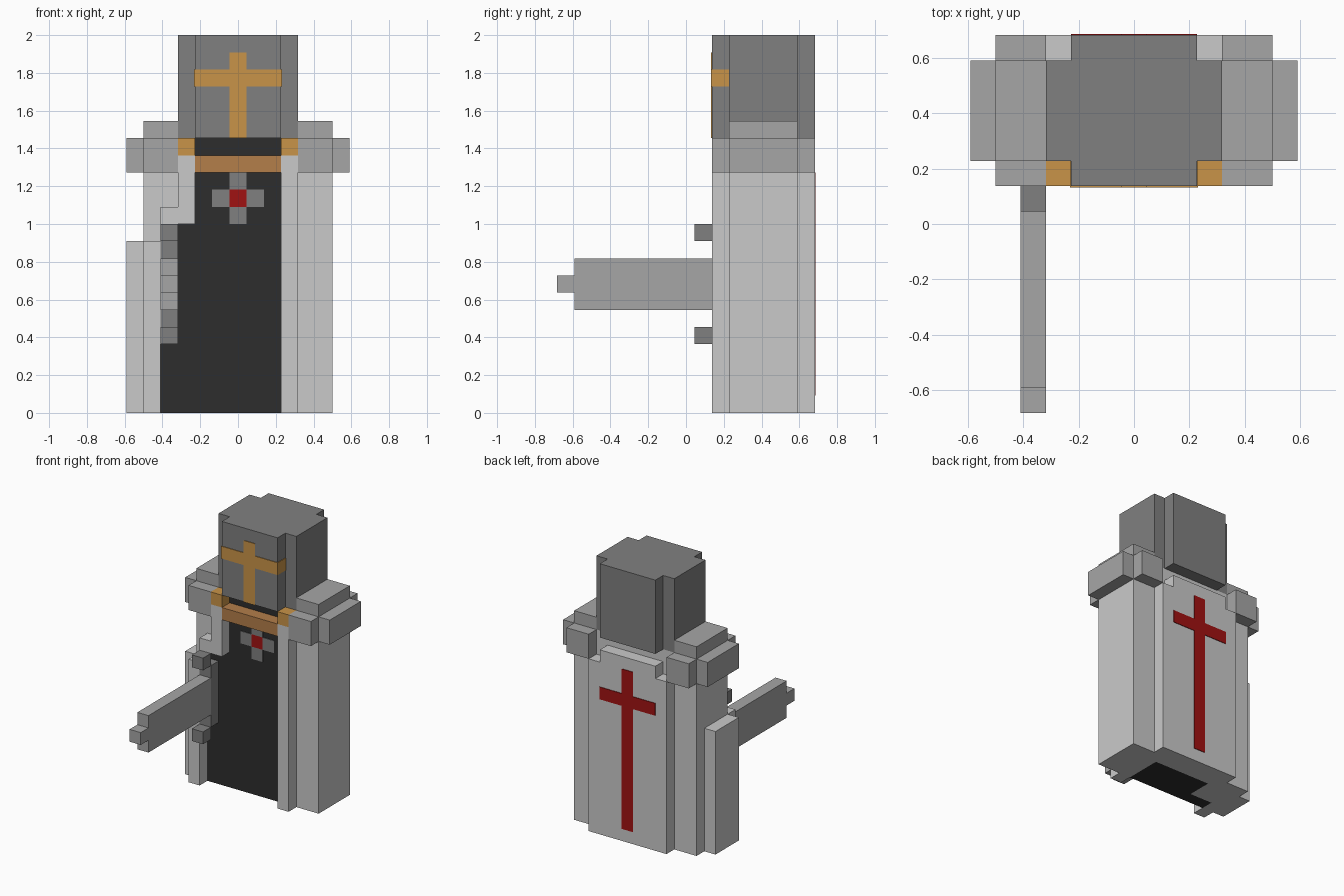
import bpy, bmesh

if "Cube" in bpy.data.objects:
    bpy.data.objects.remove(bpy.data.objects["Cube"])

U = 1 / 11          # one block
E = 0.05            # thickness of painted plates, in blocks


def srgb(h):
    vals = [int(h[i:i + 2], 16) / 255 for i in (0, 2, 4)]
    return [v / 12.92 if v <= 0.04045 else ((v + 0.055) / 1.055) ** 2.4 for v in vals] + [1]


def material(name, h):
    m = bpy.data.materials.new(name)
    m.diffuse_color = srgb(h)
    m.use_nodes = True
    m.node_tree.nodes["Principled BSDF"].inputs["Base Color"].default_value = m.diffuse_color
    return m


CLOTH = material("pale cloth", "cacaca")
PLATE = material("light steel", "a6a6a6")
STEEL = material("dark steel", "808080")
BLACK = material("black cloth", "2d2d2d")
GOLD = material("gold", "c99448")
BRONZE = material("bronze", "b37e4a")
RED = material("red", "a01212")


def prism(name, outline, z0, z1, mat):
    """Plan outline (block units) extruded upwards."""
    bm = bmesh.new()
    face = bm.faces.new([bm.verts.new((x * U, y * U, z0 * U)) for x, y in outline])
    top = bmesh.ops.extrude_face_region(bm, geom=[face])["geom"]
    bmesh.ops.translate(bm, vec=(0, 0, (z1 - z0) * U),
                        verts=[g for g in top if isinstance(g, bmesh.types.BMVert)])
    bmesh.ops.recalc_face_normals(bm, faces=bm.faces)
    me = bpy.data.meshes.new(name)
    bm.to_mesh(me)
    bm.free()
    me.materials.append(mat)
    ob = bpy.data.objects.new(name, me)
    bpy.context.collection.objects.link(ob)
    return ob


def box(name, x0, x1, y0, y1, z0, z1, mat):
    return prism(name, [(x0, y0), (x1, y0), (x1, y1), (x0, y1)], z0, z1, mat)


# Robe: stepped plan with a recess for the black tunic
back = [(5.5, 2.5), (5.5, 6.5), (3.5, 6.5), (3.5, 7.5),
        (-3.5, 7.5), (-3.5, 6.5), (-5.5, 6.5), (-5.5, 2.5)]
prism("robe_lower", [(2.5, 2.5)] + back +
      [(-4.5, 2.5), (-4.5, 3.5), (-2.5, 3.5), (-2.5, 5.5), (2.5, 5.5)], 0, 11, CLOTH)
prism("robe_upper", [(2.5, 2.5)] + back + [(-2.5, 2.5), (-2.5, 5.5), (2.5, 5.5)], 11, 14, CLOTH)
prism("neck", [(2.5, 2.5), (3.5, 2.5), (3.5, 6.5), (-3.5, 6.5), (-3.5, 2.5),
               (-2.5, 2.5), (-2.5, 5.5), (2.5, 5.5)], 14, 16, CLOTH)
box("back_collar", -2.5, 2.5, 6.5, 7.5, 14, 15, CLOTH)

# Black tunic inside the robe
prism("tunic_lower", [(-4.5, 2.5), (2.5, 2.5), (2.5, 5.5), (-2.5, 5.5),
                      (-2.5, 3.5), (-4.5, 3.5)], 0, 11, BLACK)
box("tunic_upper", -2.5, 2.5, 2.5, 5.5, 11, 16, BLACK)

# Front edges of the robe, sleeve and swept cape
box("robe_edge_right", 2.5, 3.5, 1.5, 2.5, 0, 15, CLOTH)
box("robe_edge_left", -3.5, -2.5, 1.5, 2.5, 11, 15, CLOTH)
box("sleeve", -4.5, -3.5, 1.5, 2.5, 11, 12, CLOTH)
box("cape_front_edge", -5.5, -4.5, 1.5, 2.5, 0, 10, CLOTH)
box("cape_side", -6.5, -5.5, 2.5, 5.5, 0, 10, CLOTH)

# Shoulders and clasps, mirrored
for side, s in (("left", -1), ("right", 1)):
    def pair(name, a, b, *rest):
        box(f"{name}_{side}", min(s * a, s * b), max(s * a, s * b), *rest)
    pair("shoulder_plate", 3.5, 5.5, 1.5, 7.5, 14, 16, PLATE)
    pair("shoulder_rim", 5.5, 6.5, 2.5, 6.5, 14, 16, PLATE)
    pair("shoulder_top", 3.5, 5.5, 2.5, 6.5, 16, 17, PLATE)
    pair("clasp", 2.5, 3.5, 1.5, 2.5, 15, 16, GOLD)
box("chest_chain", -2.5, 2.5, 1.5, 2.5, 14, 15, BRONZE)

# Helmet with gold visor bands
prism("helmet", [(-2.5, 1.5), (2.5, 1.5), (2.5, 2.5), (3.5, 2.5), (3.5, 6.5), (2.5, 6.5),
                 (2.5, 7.5), (-2.5, 7.5), (-2.5, 6.5), (-3.5, 6.5), (-3.5, 2.5), (-2.5, 2.5)],
      16, 22, STEEL)
box("visor_band_upright", -0.5, 0.5, 1.5 - E, 1.5, 16, 21, GOLD)
box("visor_band_across", -2.5 - E, 2.5 + E, 1.5 - E, 2.5, 19, 20, GOLD)

# Chest badge
for name, x0, x1, z0, z1 in (("left", -1.5, -0.5, 12, 13), ("right", 0.5, 1.5, 12, 13),
                             ("lower", -0.5, 0.5, 11, 12), ("upper", -0.5, 0.5, 13, 14)):
    box("badge_arm_" + name, x0, x1, 2.5 - E, 2.5, z0, z1, STEEL)
box("badge_centre", -0.5, 0.5, 2.5 - E, 2.5, 12, 13, RED)

# Red cross painted on the back
box("back_cross_upright", -0.5, 0.5, 7.5, 7.5 + E, 1, 14, RED)
for name, x0, x1 in (("left", -2.5, -0.5), ("right", 0.5, 2.5)):
    box("back_cross_arm_" + name, x0, x1, 7.5, 7.5 + E, 11, 12, RED)

# Sword held forward
box("sword_guard", -4.5, -3.5, 1.5, 2.5, 5, 10, STEEL)
box("sword_guard_tip_lower", -4.5, -3.5, 0.5, 1.5, 4, 5, STEEL)
box("sword_guard_tip_upper", -4.5, -3.5, 0.5, 1.5, 10, 11, STEEL)
box("sword_blade", -4.5, -3.5, -6.5, 1.5, 6, 9, PLATE)
box("sword_point", -4.5, -3.5, -7.5, -6.5, 7, 8, PLATE)
